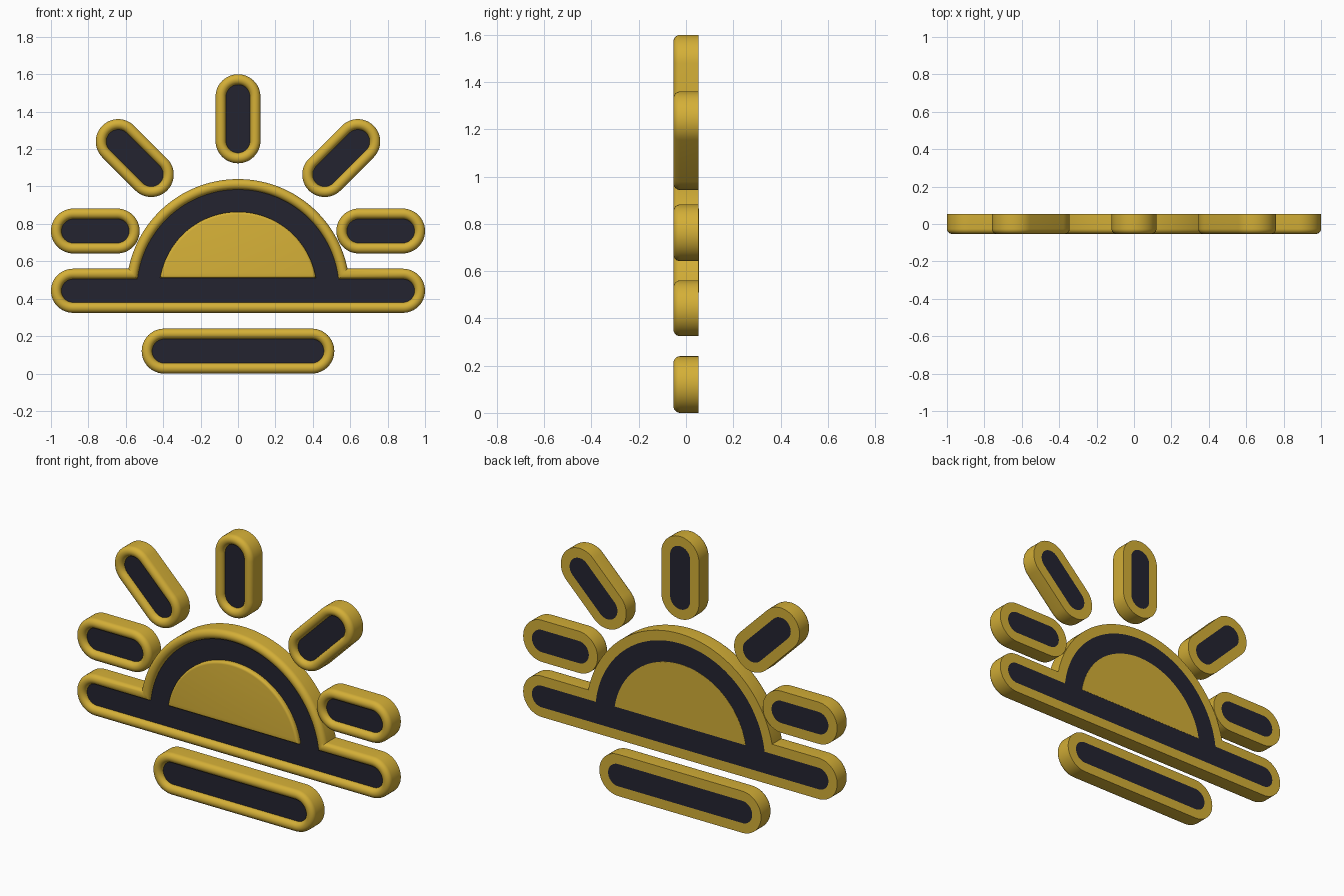
import bpy
import bmesh
from math import pi, sin, cos, asin, sqrt, radians

cube = bpy.data.objects.get("Cube")
if cube:
    bpy.data.objects.remove(cube)


def make_material(name, rgb):
    m = bpy.data.materials.new(name)
    m.use_nodes = True
    m.diffuse_color = (*rgb, 1)
    m.node_tree.nodes["Principled BSDF"].inputs["Base Color"].default_value = (*rgb, 1)
    return m


GOLD = make_material("gold", (0.658, 0.429, 0.038))
DARK = make_material("dark navy", (0.0176, 0.0176, 0.03))

HALF = 0.053      # half of the plate thickness
RIM = 0.056       # width of the rounded rim
R_BAR = 0.12      # end radius of bars and rays


def arc(cx, cz, r, a0, a1, n):
    return [(cx + r * cos(a0 + (a1 - a0) * i / n),
             cz + r * sin(a0 + (a1 - a0) * i / n)) for i in range(n + 1)]


# Outlines: each returns its points in (x, z), moved inwards by d
def stadium(cx, cz, half, angle=0):
    def outline(d):
        s, a = half - R_BAR, radians(angle)
        dx, dz = s * cos(a), s * sin(a)
        r = R_BAR - d
        return (arc(cx + dx, cz + dz, r, a - pi / 2, a + pi / 2, 24)
                + arc(cx - dx, cz - dz, r, a + pi / 2, a + 3 * pi / 2, 24))
    return outline


def sun_on_horizon(cz, half, r_bar, r_sun):
    def outline(d):
        s, r, big = half - r_bar, r_bar - d, r_sun - d
        a = asin(r / big)
        return (arc(s, cz, r, -pi / 2, pi / 2, 24)
                + arc(0, cz, big, a, pi - a, 96)
                + arc(-s, cz, r, pi / 2, 3 * pi / 2, 24))
    return outline


def half_disc(cz, r_sun, floor):
    def outline(d):
        a = asin((floor + d - cz) / (r_sun - d))
        return arc(0, cz, r_sun - d, a, pi - a, 80)
    return outline


def loft(name, outline, profile, cap):
    """Join inset copies of an outline; profile lists (inset, y) back to front."""
    bm = bmesh.new()
    rings = [[bm.verts.new((x, y, z)) for x, z in outline(d)] for d, y in profile]
    for a, b in zip(rings, rings[1:]):
        for i in range(len(a)):
            j = (i + 1) % len(a)
            bm.faces.new((a[i], a[j], b[j], b[i]))
    for ring in (rings[0], rings[-1]):
        bm.faces.new(ring).material_index = cap
    bmesh.ops.recalc_face_normals(bm, faces=bm.faces)
    mesh = bpy.data.meshes.new(name)
    bm.to_mesh(mesh)
    bm.free()
    mesh.materials.append(GOLD)
    mesh.materials.append(DARK)
    ob = bpy.data.objects.new(name, mesh)
    bpy.context.collection.objects.link(ob)
    bpy.ops.object.select_all(action='DESELECT')
    ob.select_set(True)
    bpy.context.view_layer.objects.active = ob
    bpy.ops.object.shade_smooth_by_angle(angle=radians(35))
    return ob


# Rim section: flat back, straight side, half-round front falling to the inlay
h = RIM / 2
rim = [(RIM, HALF), (0, HALF)]
rim += [(h - h * cos(pi * i / 12), -HALF + h - h * sin(pi * i / 12)) for i in range(13)]

# Sun arch joined to the horizon bar
SUN_Z = 0.4425
loft("sun_and_horizon", sun_on_horizon(SUN_Z, 1.0, 0.118, 0.597), rim, 1)

# Gold half disc with a softened front edge
b = 0.014
edge = [(0, HALF + 0.001)]
edge += [(b - b * cos(pi * i / 8), -0.05 + b - b * sin(pi * i / 8)) for i in range(5)]
loft("sun_face", half_disc(SUN_Z, 0.422, 0.51), edge, 0)

# Lower bar and the five rays
loft("lower_bar", stadium(0, 0.12, 0.515), rim, 1)
loft("top_ray", stadium(0, 1.362, 0.238, 90), rim, 1)
for side, sign in (("left", 1), ("right", -1)):
    loft(side + "_side_ray", stadium(sign * 0.763, 0.762, 0.237), rim, 1)
    loft(side + "_diagonal_ray", stadium(sign * 0.552, 1.152, 0.245, sign * 45), rim, 1)
